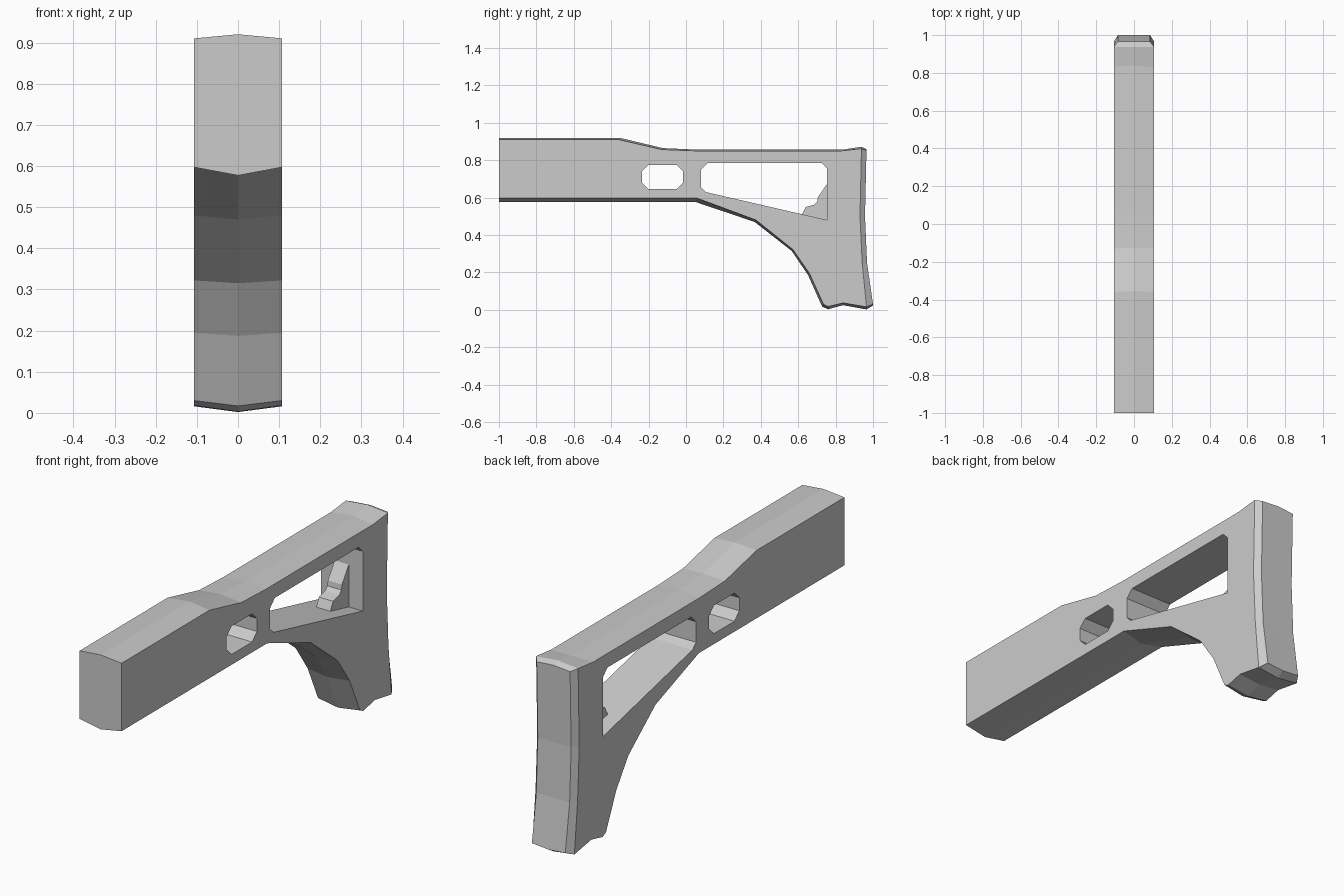
import bpy, bmesh

if "Cube" in bpy.data.objects:
    bpy.data.objects.remove(bpy.data.objects["Cube"])

W, INNER = 0.107, 0.085   # half width, half width of the flat rear pad


def add_object(name, bm):
    bmesh.ops.recalc_face_normals(bm, faces=bm.faces)
    mesh = bpy.data.meshes.new(name)
    bm.to_mesh(mesh)
    bm.free()
    obj = bpy.data.objects.new(name, mesh)
    bpy.context.collection.objects.link(obj)
    return obj


def loft(name, layers):
    """Bridge equal-length point loops and cap both ends."""
    bm = bmesh.new()
    rows = [[bm.verts.new(p) for p in layer] for layer in layers]
    n = len(rows[0])
    for a, b in zip(rows, rows[1:]):
        for i in range(n):
            j = (i + 1) % n
            bm.faces.new((a[i], a[j], b[j], b[i]))
    bm.faces.new(rows[0])
    bm.faces.new(rows[-1])
    bmesh.ops.remove_doubles(bm, verts=bm.verts, dist=1e-5)
    return add_object(name, bm)


def prism(name, outline, half):
    return loft(name, [[(x, y, z) for y, z in outline] for x in (-half, half)])


# Side outline: (y, z) at the side and (y, z) at the centre ridge
outline = [
    (-1, .91, -1, .92), (-.36, .91, -.355, .92), (-.13, .857, -.125, .865),
    (.05, .85, .05, .857), (.83, .85, .84, .857), (.938, .862, .938, .872),
]
# Rear pad: side edge (y, z) and bevelled rear edge (y, z)
rear = [
    (.938, .862, .965, .85), (.93, .5, .957, .5),
    (.942, .25, .968, .25), (.965, .016, 1, .032),
]
underside = [
    (.965, .016, .965, .002), (.84, .037, .84, .025), (.76, .018, .76, .003),
    (.735, .03, .728, .017), (.66, .195, .652, .187), (.572, .322, .565, .315),
    (.375, .48, .367, .47), (.06, .597, .05, .577), (-1, .597, -1, .577),
]


def ridge(points, x):
    t = 1 - abs(x) / W
    return [(x, a + (c - a) * t, b + (d - b) * t) for a, b, c, d in points]


def pad(x):
    if abs(x) == W:
        return [(x, a, b) for a, b, c, d in rear]
    rise = .009 * (1 - abs(x) / W)
    ends = {0: rise, len(rear) - 1: -rise}
    return [(x, c, d + ends.get(i, 0)) for i, (a, b, c, d) in enumerate(rear)]


stock = loft("stock_body", [ridge(outline, x) + pad(x) + ridge(underside, x)
                            for x in (-W, -INNER, 0, INNER, W)])

# Two openings through the body
y0, y1, z0, z1, c = -.235, -.015, .645, .775, .035
small_hole = [(y0 + c, z0), (y1 - c, z0), (y1, z0 + c), (y1, z1 - c),
              (y1 - c, z1), (y0 + c, z1), (y0, z1 - c), (y0, z0 + c)]
large_hole = [(.08, .655), (.105, .63), (.755, .48), (.755, .755),
              (.725, .785), (.115, .785), (.08, .75)]
for name, shape in (("small_opening_cutter", small_hole),
                    ("large_opening_cutter", large_hole)):
    cutter = prism(name, shape, .3)
    cutter.hide_render = True
    cutter.hide_set(True)
    mod = stock.modifiers.new(name, 'BOOLEAN')
    mod.operation, mod.solver, mod.object = 'DIFFERENCE', 'EXACT', cutter

# Small stepped rib in the lower rear corner of the large opening
prism("inner_rib", [(.62, .508), (.64, .55), (.685, .562), (.702, .578), (.705, .602),
                    (.755, .675), (.765, .675), (.765, .47)], .036)
